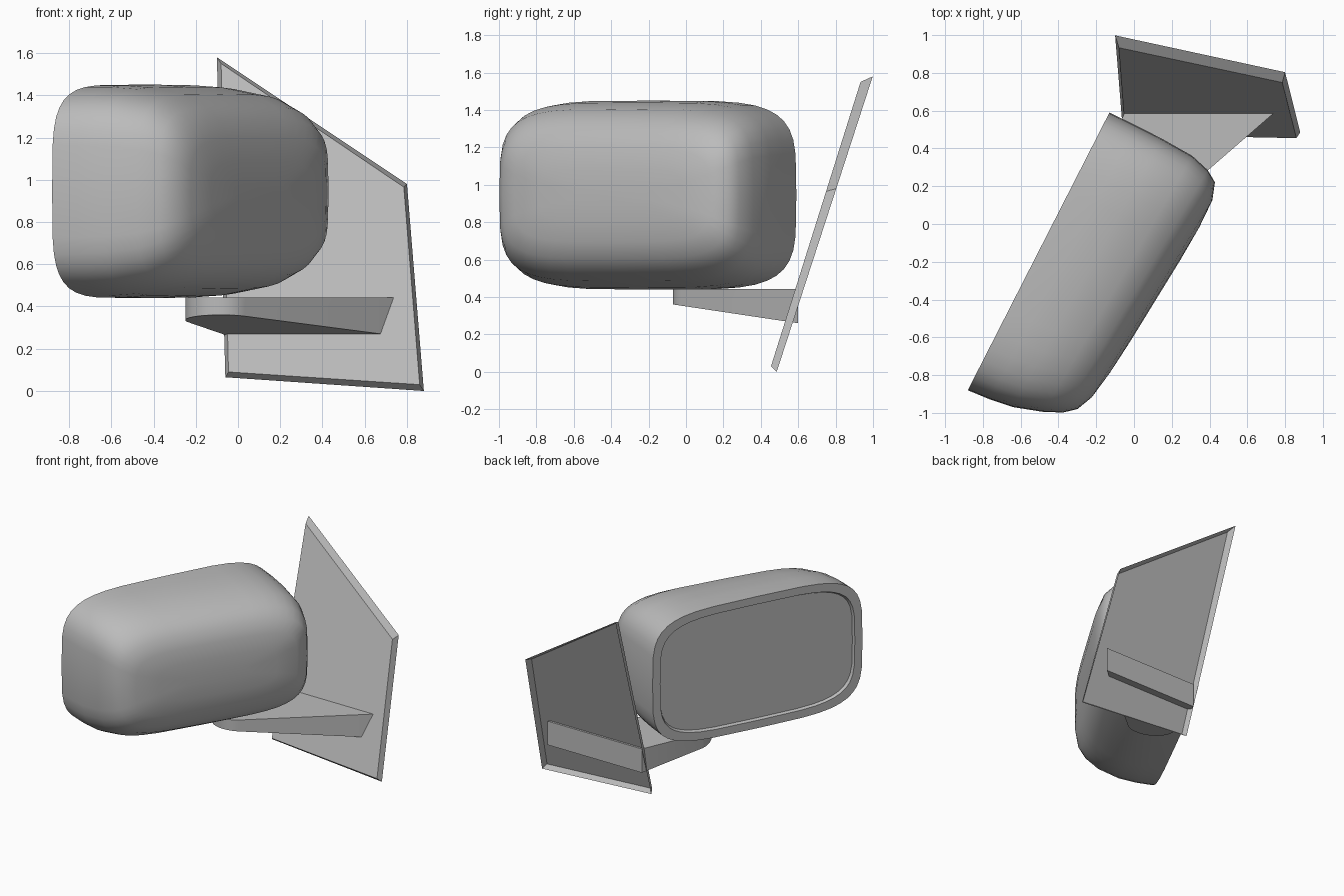
import bpy, bmesh
from math import cos, sin, pi, copysign, radians, atan2
from mathutils import Vector

if "Cube" in bpy.data.objects:
    bpy.data.objects.remove(bpy.data.objects["Cube"])

grey = bpy.data.materials.new("plain_grey")
grey.use_nodes = True
colour = (0.5, 0.5, 0.5, 1)
grey.diffuse_color = colour
grey.node_tree.nodes["Principled BSDF"].inputs["Base Color"].default_value = colour


def make_part(name, rings, cap_start=True, cap_end=True, fix_normals=True, smooth=30):
    """Skin a list of equal-length closed rings into one object."""
    bm = bmesh.new()
    loops = [[bm.verts.new(p) for p in ring] for ring in rings]
    n = len(loops[0])
    for a, b in zip(loops, loops[1:]):
        for i in range(n):
            j = (i + 1) % n
            bm.faces.new((a[i], a[j], b[j], b[i]))
    if cap_start:
        bm.faces.new(loops[0][::-1])
    if cap_end:
        bm.faces.new(loops[-1])
    if fix_normals:
        bmesh.ops.recalc_face_normals(bm, faces=bm.faces)
    mesh = bpy.data.meshes.new(name)
    bm.to_mesh(mesh)
    bm.free()
    mesh.materials.append(grey)
    obj = bpy.data.objects.new(name, mesh)
    bpy.context.collection.objects.link(obj)
    bpy.ops.object.select_all(action="DESELECT")
    obj.select_set(True)
    bpy.context.view_layer.objects.active = obj
    bpy.ops.object.shade_smooth_by_angle(angle=radians(smooth))
    return obj


# Housing frame: "along" runs down the open back, "out" points to its nose
along = Vector((0.4545, 0.891, 0))
out = Vector((0.891, -0.4545, 0))
centre = Vector((-0.505, -0.145, 0.945))
SEGMENTS = 40


def housing_ring(depth, u_min, u_max, half_z):
    """Squared-off oval slice through the housing; the nose leans outward."""
    ring = []
    for i in range(SEGMENTS):
        t = 2 * pi * i / SEGMENTS
        c, s = cos(t), sin(t)
        p = 2 / 4.4
        u = (u_min + u_max) / 2 + (u_max - u_min) / 2 * copysign(abs(c) ** p, c)
        z = half_z * copysign(abs(s) ** p, s)
        v = depth * (1 + 0.12 * u)
        ring.append(centre + along * u + out * v + Vector((0, 0, z)))
    return ring


# Housing shell, from the rim's inner edge out and round to the nose
shell = [
    (0.025, -0.755, 0.755, 0.435),
    (0.0, -0.765, 0.765, 0.445),
    (0.0, -0.825, 0.825, 0.505),
    (0.14, -0.815, 0.828, 0.505),
    (0.28, -0.796, 0.828, 0.495),
    (0.45, -0.745, 0.82, 0.46),
    (0.55, -0.70, 0.79, 0.405),
    (0.61, -0.65, 0.75, 0.34),
    (0.645, -0.56, 0.66, 0.25),
    (0.66, -0.40, 0.50, 0.14),
    (0.665, -0.20, 0.30, 0.05),
]
make_part("mirror_housing", [housing_ring(*r) for r in shell], cap_start=False,
          fix_normals=False, smooth=40)

# Mirror glass, a thin plate set into the rim
make_part("mirror_glass", [housing_ring(d, -0.755, 0.755, 0.435) for d in (0.02, 0.028)])

# Mounting arm: round under the housing, widening to the plate, sloped underside
pivot, radius = Vector((-0.08, 0.10)), 0.17
right_end, left_end = Vector((0.755, 0.60)), Vector((-0.045, 0.60))
outline = [left_end]
start, stop = radians(165), radians(312)
for i in range(15):
    a = start + (stop - start) * i / 14
    outline.append(pivot + radius * Vector((cos(a), sin(a))))
outline.append(right_end)
arm_top = [(p.x, p.y, 0.442) for p in outline]
arm_bottom = [(p.x, p.y, 0.35 - 0.15 * p.y) for p in outline]
make_part("mounting_arm", [arm_bottom, arm_top])

# Mounting plate: shallow leaning tray, open at the back, with chamfered sides
back = [(-0.10, 1.58), (0.80, 0.98), (0.88, 0.0), (-0.06, 0.065)]
front = [(-0.08, 1.55), (0.785, 0.965), (0.86, 0.03), (-0.045, 0.09)]
make_part("mounting_plate", [
    [(x, 0.485 + 0.325 * z, z) for x, z in back],
    [(x, 0.445 + 0.315 * z, z) for x, z in front],
], cap_start=False, smooth=10)
